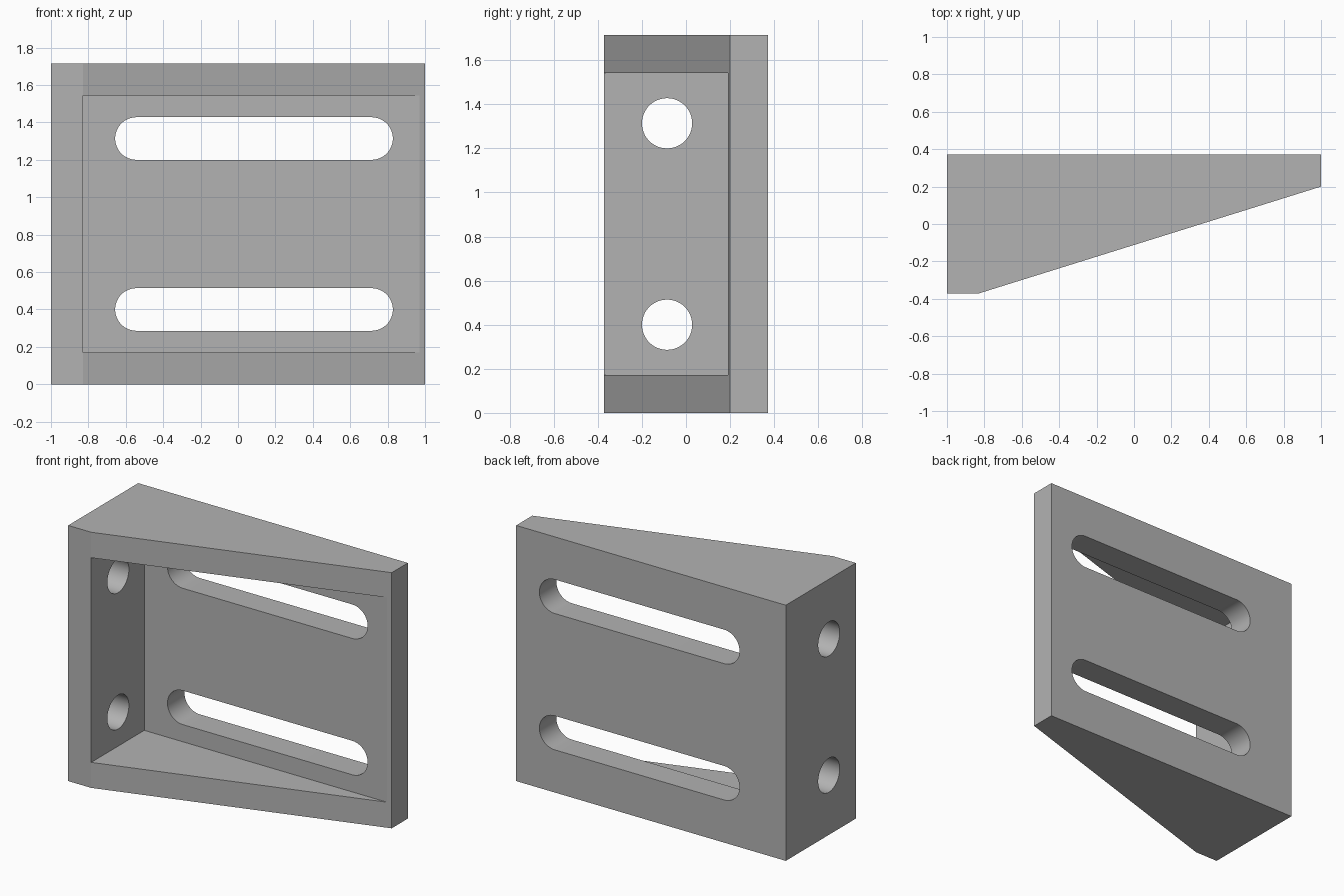
import bpy
import bmesh
from math import cos, sin, pi, radians
from mathutils import Matrix, Vector

cube = bpy.data.objects.get("Cube")
if cube:
    bpy.data.objects.remove(cube, do_unlink=True)

HEIGHT = 1.714
WALL = 0.171
DEPTH = 0.371        # half depth
HOLE_R = 0.114
INNER_X = -1 + WALL
HOLE_HEIGHTS = (0.4, HEIGHT - 0.4)

grey = bpy.data.materials.new("plain_grey")
grey.use_nodes = True
grey.diffuse_color = (0.45, 0.45, 0.45, 1)
grey.node_tree.nodes["Principled BSDF"].inputs["Base Color"].default_value = grey.diffuse_color


def prism(name, outline, length, matrix):
    """Extrude a flat outline along its local z, then place it."""
    bm = bmesh.new()
    face = bm.faces.new([bm.verts.new((x, y, 0)) for x, y in outline])
    extruded = bmesh.ops.extrude_face_region(bm, geom=[face])["geom"]
    verts = [v for v in extruded if isinstance(v, bmesh.types.BMVert)]
    bmesh.ops.translate(bm, verts=verts, vec=Vector((0, 0, length)))
    bmesh.ops.recalc_face_normals(bm, faces=bm.faces)
    bm.transform(matrix)
    mesh = bpy.data.meshes.new(name)
    bm.to_mesh(mesh)
    bm.free()
    mesh.materials.append(grey)
    obj = bpy.data.objects.new(name, mesh)
    bpy.context.collection.objects.link(obj)
    return obj


def slot_outline(x0, x1, r, steps=24):
    """Rounded slot between two centres; a circle when they coincide."""
    points = []
    for centre, start in ((x1, -pi / 2), (x0, pi / 2)):
        count = steps + 1 if x0 != x1 else steps
        for i in range(count):
            a = start + pi * i / steps
            points.append((centre + r * cos(a), r * sin(a)))
    return points


# Wedge-shaped body
body = prism("bracket_body",
             [(-1, -DEPTH), (INNER_X, -DEPTH), (1, DEPTH - WALL), (1, DEPTH), (-1, DEPTH)],
             HEIGHT, Matrix.Identity(4))

# Open cavity between the side wall, back plate and two gussets
cutters = [prism("cavity_cutter",
                 [(INNER_X, -1), (1.5, -1), (1.5, 0.191), (INNER_X, 0.191)],
                 HEIGHT - 2 * WALL, Matrix.Translation((0, 0, WALL)))]

# Slots through the back plate and round holes through the side wall
for z in HOLE_HEIGHTS:
    cutters.append(prism("slot_cutter", slot_outline(-0.543, 0.714, HOLE_R), 0.5,
                         Matrix.Translation((0, 0.6, z)) @ Matrix.Rotation(pi / 2, 4, "X")))
    cutters.append(prism("hole_cutter", slot_outline(0, 0, HOLE_R), 0.5,
                         Matrix.Translation((-1.2, -0.086, z)) @ Matrix.Rotation(pi / 2, 4, "Y")))

bpy.context.view_layer.objects.active = body
body.select_set(True)
for cutter in cutters:
    cutter.hide_render = True
    mod = body.modifiers.new("cut", "BOOLEAN")
    mod.operation = "DIFFERENCE"
    mod.solver = "EXACT"
    mod.object = cutter
    bpy.ops.object.modifier_apply(modifier=mod.name)
    bpy.data.objects.remove(cutter, do_unlink=True)

# Smooth the round cuts, keep the plate edges sharp
bpy.ops.object.shade_smooth_by_angle(angle=radians(15))
